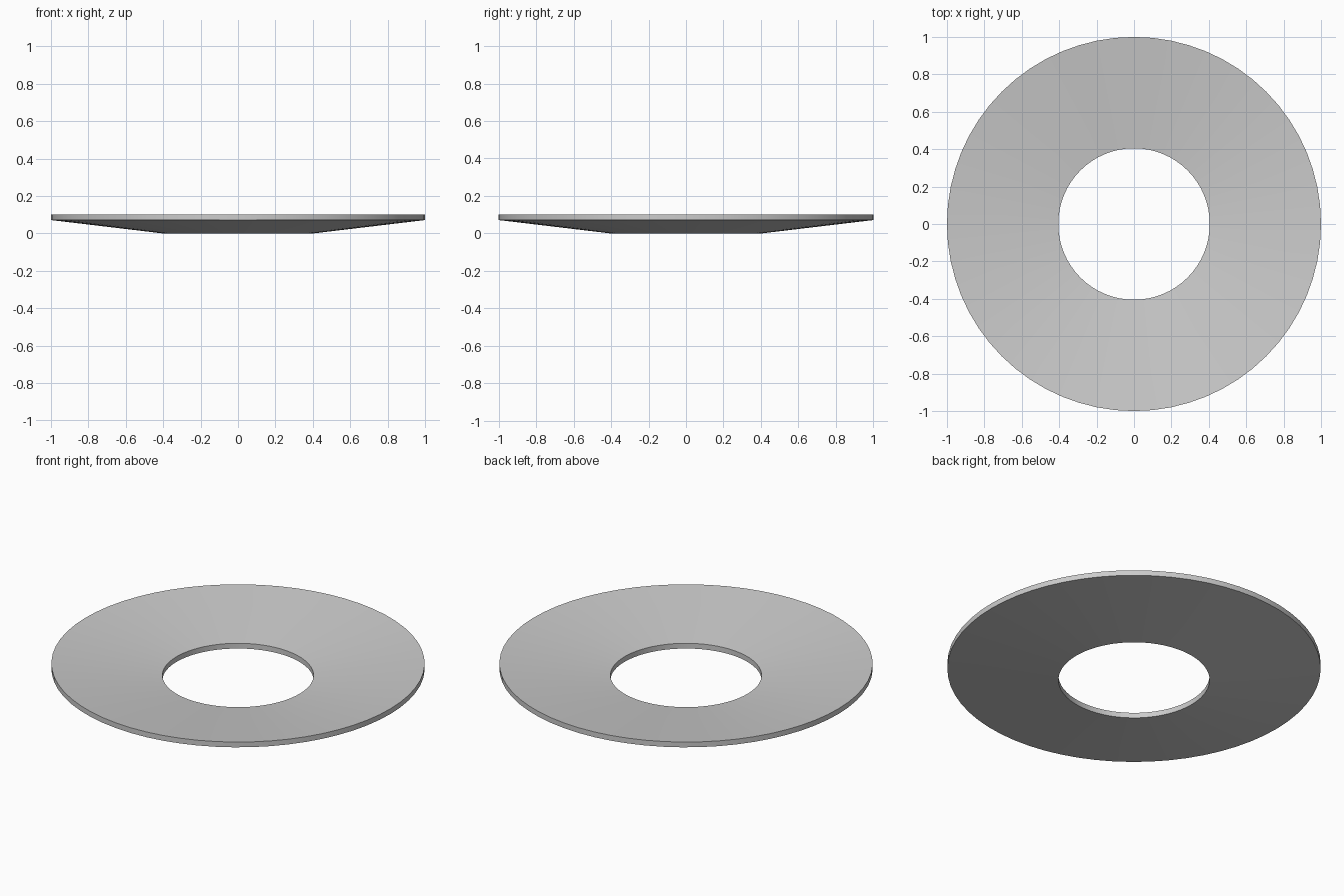
import bpy, bmesh
from math import cos, sin, tau

if "Cube" in bpy.data.objects:
    bpy.data.objects.remove(bpy.data.objects["Cube"])

SEGMENTS = 64
# Cross-section (radius, height) of the dished ring
PROFILE = [(0.405, 0.0), (1.0, 0.071), (1.0, 0.102), (0.405, 0.031)]

# Conical spring washer: profile revolved around z
bm = bmesh.new()
rings = [[bm.verts.new((r * cos(tau * i / SEGMENTS), r * sin(tau * i / SEGMENTS), z))
          for i in range(SEGMENTS)] for r, z in PROFILE]
for k in range(len(rings)):
    a, b = rings[k], rings[(k + 1) % len(rings)]
    for i in range(SEGMENTS):
        j = (i + 1) % SEGMENTS
        bm.faces.new((a[i], b[i], b[j], a[j]))
bmesh.ops.recalc_face_normals(bm, faces=bm.faces)

mesh = bpy.data.meshes.new("conical_washer")
bm.to_mesh(mesh)
bm.free()
washer = bpy.data.objects.new("conical_washer", mesh)
bpy.context.collection.objects.link(washer)

# Smooth round surfaces, crisp rims
bpy.context.view_layer.objects.active = washer
washer.select_set(True)
bpy.ops.object.shade_smooth_by_angle(angle=0.52)
